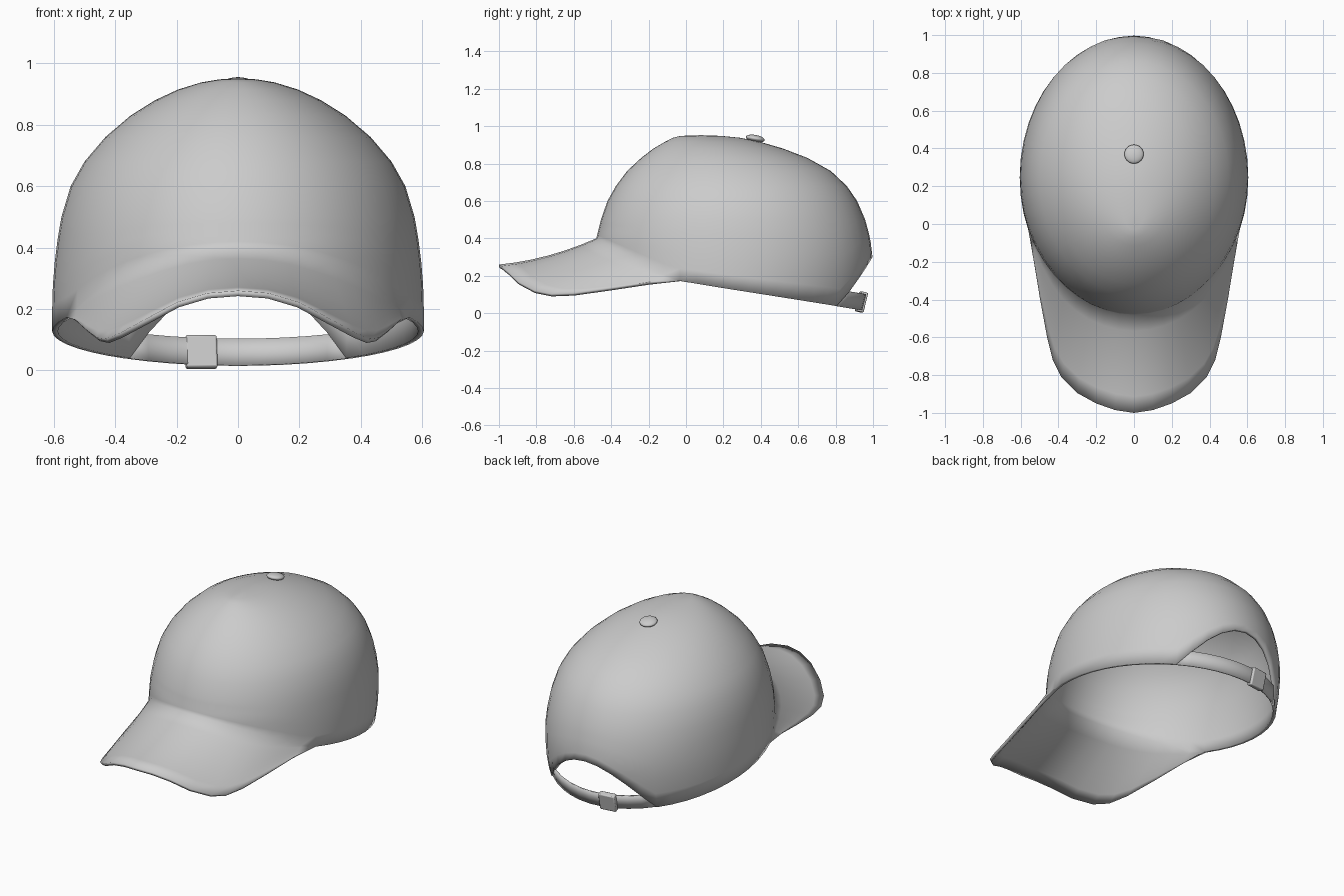
import bpy, bmesh
from math import sin, cos, pi, radians
from mathutils import Vector

if "Cube" in bpy.data.objects:
    bpy.data.objects.remove(bpy.data.objects["Cube"])

COLS, BRIM, GAP = 48, 9, 4   # columns round the cap, half brim, half opening

# Crown sections: height, front y, back y, half width
LEVELS = [(0, -.49, .945, .595), (.12, -.49, .975, .605), (.22, -.488, .99, .605),
          (.3, -.486, .997, .602), (.4, -.48, .985, .592), (.5, -.455, .958, .575),
          (.6, -.42, .915, .545), (.68, -.375, .86, .5), (.76, -.315, .775, .432),
          (.83, -.24, .65, .35), (.88, -.175, .52, .27), (.915, -.115, .4, .195),
          (.938, -.07, .29, .12), (.948, -.03, .19, .06)]
# Brim outline from the front centre to the side
EDGE = [(0, -1, .26), (.1, -.985, .252), (.2, -.95, .222), (.3, -.895, .168),
        (.385, -.81, .122), (.43, -.72, .103), (.46, -.6, .107), (.497, -.4, .135),
        (.53, -.2, .165)]
# Lower rim height along y
RIM = [(-.48, .4), (-.3, .305), (-.07, .18), (.2, .135), (.85, .035), (1, .012)]


def lerp_table(table, key):
    for a, b in zip(table, table[1:]):
        if key <= b[0]:
            break
    t = (key - a[0]) / (b[0] - a[0])
    return [p + (q - p) * t for p, q in zip(a[1:], b[1:])]


def on_crown(k, z, inset=0):
    """Point on the crown at column k (0 is the front) and height z."""
    front, back, width = lerp_table(LEVELS, z)
    a = 2 * pi * k / COLS
    return Vector(((width - inset) * sin(a),
                   (front + back) / 2 - ((back - front) / 2 - inset) * cos(a), z))


def rim_height(k):
    return lerp_table(RIM, .25 - .73 * cos(2 * pi * k / COLS))[0]


grey = bpy.data.materials.new("cap grey")
grey.use_nodes = True
grey.diffuse_color = (.6, .6, .6, 1)
bsdf = next(n for n in grey.node_tree.nodes if n.type == 'BSDF_PRINCIPLED')
bsdf.inputs["Base Color"].default_value = (.6, .6, .6, 1)


def finish(obj, angle):
    obj.data.materials.append(grey)
    bpy.ops.object.select_all(action='DESELECT')
    obj.select_set(True)
    bpy.context.view_layer.objects.active = obj
    bpy.ops.object.shade_smooth_by_angle(angle=radians(angle))


def make_shell(name, bm, thickness):
    mesh = bpy.data.meshes.new(name)
    bm.to_mesh(mesh)
    bm.free()
    obj = bpy.data.objects.new(name, mesh)
    bpy.context.collection.objects.link(obj)
    finish(obj, 60)
    solid = obj.modifiers.new("thickness", 'SOLIDIFY')
    solid.thickness, solid.offset = thickness, -1
    return obj


def bridge(bm, left, right):
    for j in range(len(left) - 1):
        ring = list(dict.fromkeys((left[j], right[j], right[j + 1], left[j + 1])))
        if len(ring) > 2:
            bm.faces.new(ring)


# Crown and brim as one continuous shell, brim edge first in each column
bm = bmesh.new()
columns = []
ROWS = 6
for i in range(COLS):
    k = i if i <= COLS // 2 else i - COLS
    rim = rim_height(k)
    if COLS // 2 - abs(k) <= GAP:                     # arched back opening
        rim = .3 - .19 * (.605 * sin(2 * pi * k / COLS) / .31) ** 2
    seam = on_crown(k, rim)
    col = []
    if abs(k) < BRIM:
        x, y, z = EDGE[abs(k)]
        tip = Vector((x if k >= 0 else -x, y, z))
        for j in range(ROWS):
            t = 1 - j / ROWS
            p = seam.lerp(tip, t)
            p.z -= .09 * t * (1 - t) * cos(k / BRIM * pi / 2)
            col.append(bm.verts.new(p))
    base = bm.verts.new(seam)
    if abs(k) == BRIM:
        col = [base] * ROWS
    col.append(base)
    for j in range(1, 6):                             # lower crown
        col.append(bm.verts.new(on_crown(k, rim + (.5 - rim) * j / 5)))
    for level in LEVELS[6:]:                          # dome
        col.append(bm.verts.new(on_crown(k, level[0])))
    columns.append(col)
top = bm.verts.new((0, .08, .952))
for i, col in enumerate(columns):
    nxt = columns[(i + 1) % COLS]
    n = min(len(col), len(nxt))
    bridge(bm, col[-n:], nxt[-n:])
    bm.faces.new((col[-1], nxt[-1], top))
make_shell("crown_and_brim", bm, .018)

# Adjustment strap across the opening
bm = bmesh.new()
strap = []
for k in range(COLS // 2 - GAP - 1, COLS // 2 + GAP + 2):
    z = rim_height(k)
    strap.append([bm.verts.new(on_crown(k, z + h, .006)) for h in (0, .044, .086)])
for a, b in zip(strap, strap[1:]):
    bridge(bm, a, b)
make_shell("back_strap", bm, .01)

# Strap buckle
bpy.ops.mesh.primitive_cube_add(size=1, location=(-.12, .938, .06),
                                rotation=(radians(-14), 0, radians(8)))
buckle = bpy.context.object
buckle.name = "strap_buckle"
buckle.scale = (.102, .036, .108)
bpy.ops.object.transform_apply(location=False, rotation=False, scale=True)
finish(buckle, 30)
bevel = buckle.modifiers.new("rounded edges", 'BEVEL')
bevel.width, bevel.segments = .006, 2

# Top button
bpy.ops.mesh.primitive_uv_sphere_add(segments=24, ring_count=12, radius=.051,
                                     location=(0, .37, .934),
                                     rotation=(radians(-10), 0, 0))
button = bpy.context.object
button.name = "top_button"
button.scale.z = .38
finish(button, 60)
